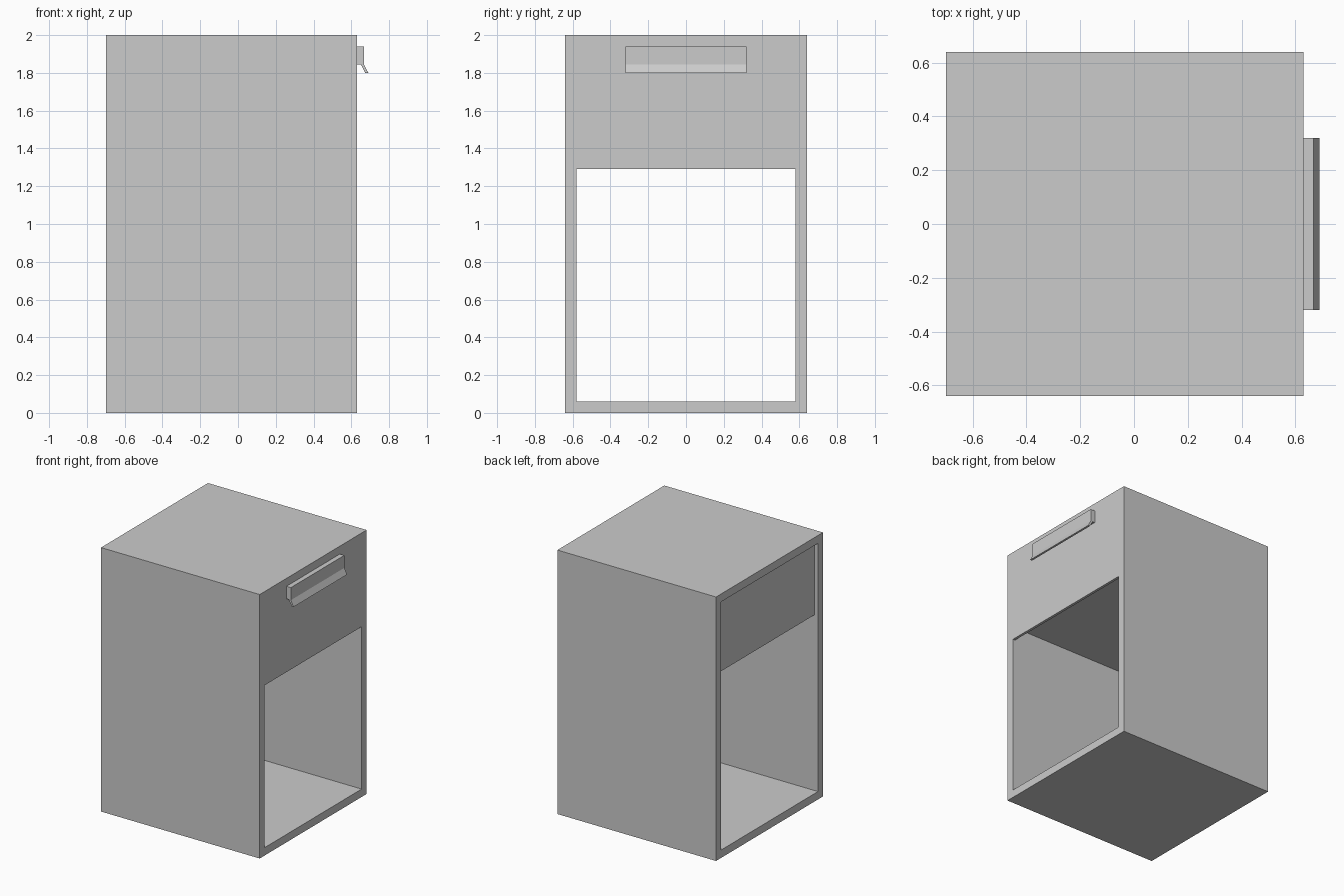
import bpy, bmesh

if "Cube" in bpy.data.objects:
    bpy.data.objects.remove(bpy.data.objects["Cube"])

X0, X1 = -0.70, 0.63      # back and drawer side of the cabinet
HALF, TOP, WALL = 0.64, 2.0, 0.06


def finish(name, bm):
    bmesh.ops.recalc_face_normals(bm, faces=bm.faces)
    mesh = bpy.data.meshes.new(name)
    bm.to_mesh(mesh)
    bm.free()
    ob = bpy.data.objects.new(name, mesh)
    bpy.context.collection.objects.link(ob)
    return ob


def extrude(bm, faces, vec):
    geom = bmesh.ops.extrude_face_region(bm, geom=faces, use_keep_orig=True)["geom"]
    verts = [g for g in geom if isinstance(g, bmesh.types.BMVert)]
    bmesh.ops.translate(bm, verts=verts, vec=vec)


def prism(name, points, vec):
    bm = bmesh.new()
    extrude(bm, [bm.faces.new([bm.verts.new(p) for p in points])], vec)
    return finish(name, bm)


def box(name, x0, x1, half_y, z0, z1):
    pts = [(x0, -half_y, z0), (x0, half_y, z0), (x0, half_y, z1), (x0, -half_y, z1)]
    return prism(name, pts, (x1 - x0, 0, 0))


# Carcass: rectangular tube, open at both ends along x
bm = bmesh.new()
rings = []
for inset in (0, WALL):
    h, lo, hi = HALF - inset, inset, TOP - inset
    rings.append([bm.verts.new((X0, y, z)) for y, z in ((-h, lo), (h, lo), (h, hi), (-h, hi))])
outer, inner = rings
frame = [bm.faces.new((outer[i], outer[(i + 1) % 4], inner[(i + 1) % 4], inner[i])) for i in range(4)]
extrude(bm, frame, (X1 - X0, 0, 0))
finish("cabinet_carcass", bm)

# Drawer: front panel hangs a little below the drawer body
inside = HALF - WALL
box("drawer_front", X1 - 0.02, X1, inside, 1.29, TOP - WALL)
box("drawer_body", X0 + 0.03, X1 - 0.02, inside, 1.39, TOP - WALL)

# Handle: block with a thin flared lip
profile = [(0.63, 1.94), (0.667, 1.94), (0.667, 1.845), (0.69, 1.80),
           (0.674, 1.80), (0.65, 1.845), (0.63, 1.845)]
prism("drawer_handle", [(x, -0.32, z) for x, z in profile], (0, 0.64, 0))
